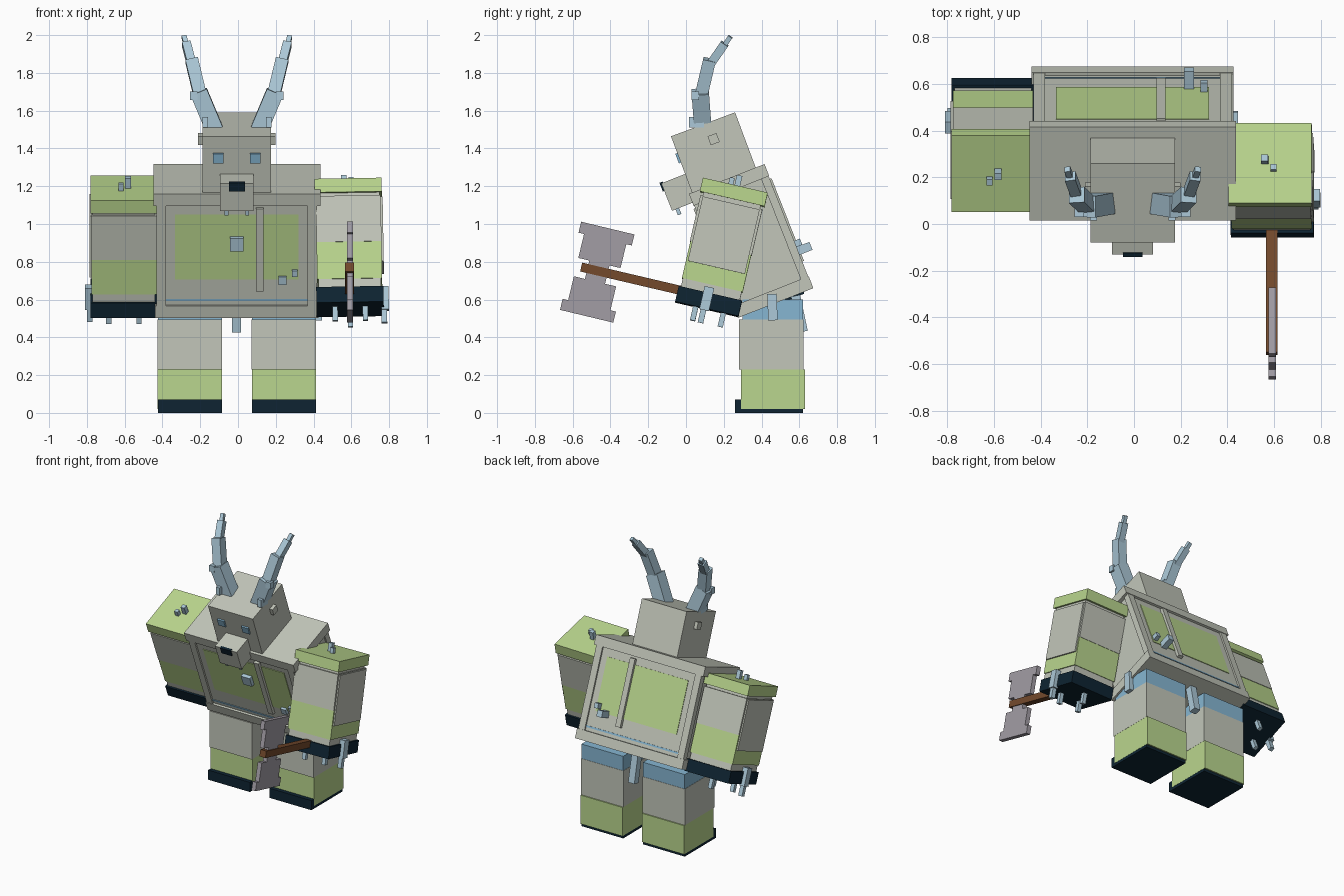
import bpy, bmesh, math
from mathutils import Matrix, Vector

if "Cube" in bpy.data.objects:
    bpy.data.objects.remove(bpy.data.objects["Cube"])


def material(name, rgb):
    m = bpy.data.materials.new(name)
    lin = [(c / 255 / 12.92) if c < 10 else ((c / 255 + 0.055) / 1.055) ** 2.4 for c in rgb]
    m.diffuse_color = (*lin, 1)
    m.use_nodes = True
    m.node_tree.nodes["Principled BSDF"].inputs["Base Color"].default_value = m.diffuse_color
    return m


GREY = material("stone grey", (194, 198, 186))
GREEN = material("moss green", (186, 214, 142))
BONE = material("pale blue", (172, 201, 216))
BLUE = material("hip blue", (134, 182, 210))
NAVY = material("dark navy", (14, 36, 50))
BROWN = material("handle brown", (116, 74, 44))
STEEL = material("blade grey", (162, 157, 165))

CX = -0.006  # mirror plane of the figure


def add(name, bm, mat, frame):
    bmesh.ops.recalc_face_normals(bm, faces=bm.faces)
    mesh = bpy.data.meshes.new(name)
    bm.to_mesh(mesh)
    bm.free()
    mesh.materials.append(mat)
    ob = bpy.data.objects.new(name, mesh)
    ob.matrix_world = frame
    bpy.context.collection.objects.link(ob)
    return ob


def box(name, mat, x, y, z, frame=Matrix()):
    """Box from (min, max) ranges in a local frame."""
    bm = bmesh.new()
    bmesh.ops.create_cube(bm, size=1)
    for v in bm.verts:
        v.co = [(r[0] + r[1]) / 2 + c * (r[1] - r[0]) for r, c in zip((x, y, z), v.co)]
    return add(name, bm, mat, frame)


def beam(name, mat, p0, p1, w):
    """Square bar between two points."""
    p0, p1 = Vector(p0), Vector(p1)
    d = p1 - p0
    zax = d.normalized()
    yax = zax.cross(Vector((1, 0, 0))).normalized()
    xax = yax.cross(zax)
    rot = Matrix((xax, yax, zax)).transposed().to_4x4()
    return box(name, mat, (-w / 2, w / 2), (-w / 2, w / 2), (0, d.length),
               Matrix.Translation(p0) @ rot)


def frame(x, y, z, pitch, roll=0):
    return (Matrix.Translation((x, y, z)) @ Matrix.Rotation(math.radians(roll), 4, 'Y')
            @ Matrix.Rotation(math.radians(pitch), 4, 'X'))


def mid(c, w):
    return (c - w / 2, c + w / 2)


# Legs
for side, s in (("left", -1), ("right", 1)):
    c = CX + s * 0.249
    box(side + "_sole", NAVY, mid(c, 0.338), (0.26, 0.62), (0, 0.02))
    box(side + "_toe_cap", NAVY, mid(c, 0.338), (0.26, 0.292), (0, 0.07))
    box(side + "_boot", GREEN, mid(c, 0.34), (0.29, 0.63), (0.02, 0.23))
    box(side + "_leg", GREY, mid(c, 0.342), (0.28, 0.622), (0.23, 0.495))
    box(side + "_hip", BLUE, mid(c, 0.338), (0.30, 0.62), (0.495, 0.60))

# Torso, leaning forward
T = frame(CX, 0.345, 0.91, 21.5)
box("torso", GREY, mid(0, 0.83), (-0.2, 0.2), (-0.33, 0.33), T)
box("shoulder_slab", GREY, mid(0, 0.885), (-0.215, 0.215), (0.285, 0.353), T)
box("waist_slab", GREY, mid(0, 0.865), (-0.215, 0.215), (-0.353, -0.285), T)
for face, s in (("front", -1), ("back", 1)):
    def depth(a, b):
        return tuple(sorted((s * a, s * b)))
    box(face + "_panel", GREEN, mid(0, 0.655), depth(0.19, 0.204), (-0.14, 0.23), T)
    box(face + "_strap", GREY, mid(0.122, 0.04), depth(0.19, 0.222), (-0.20, 0.27), T)
    box(face + "_waist_stripe", BLUE, mid(0, 0.80), depth(0.19, 0.204), (-0.262, -0.250), T)
    for e in (-1, 1):
        box(face + "_side_trim", GREY, mid(e * 0.40, 0.05), depth(0.17, 0.212), (-0.29, 0.29), T)
box("chest_stud", BONE, mid(0, 0.072), (-0.23, -0.19), (0.03, 0.105), T)
box("large_torso_spike", BONE, mid(0.242, 0.042), (-0.222, 0.285), mid(-0.14, 0.045), T)
box("small_torso_spike", BONE, mid(0.306, 0.03), (-0.222, 0.245), mid(-0.10, 0.035), T)
beam("tail_spike", BONE, (-0.008, 0.58, 0.62), (-0.008, 0.62, 0.43), 0.05)
beam("hip_spike", BONE, (0.42, 0.46, 0.49), (0.42, 0.455, 0.63), 0.05)

# Head
H = frame(CX, 0.148, 1.373, 20.5)
box("head", GREY, mid(0, 0.362), mid(0, 0.362), mid(0, 0.33), H)
box("ears", GREY, mid(0, 0.41), mid(0.025, 0.05), mid(0.072, 0.05), H)
for s in (-1, 1):
    box("eye", BLUE, mid(s * 0.098, 0.056), (-0.192, -0.175), mid(0.043, 0.054), H)

# Snout, nose and teeth
S = frame(CX, -0.028, 1.172, 21.5)
box("snout", GREY, mid(0, 0.176), (-0.08, 0.10), mid(0, 0.156), S)
box("nose", NAVY, mid(0, 0.084), (-0.088, -0.07), (0.035, 0.084), S)
for s in (-1, 1):
    box("tooth", BONE, mid(s * 0.055, 0.02), (-0.06, -0.04), (-0.112, -0.07), S)

# Horns with side nubs
for s in (-1, 1):
    def p(x, y, z):
        return (CX + s * x, y, z)
    beam("horn_base", BONE, p(0.118, 0.09, 1.50), p(0.202, 0.075, 1.70), 0.092)
    beam("horn_middle", BONE, p(0.192, 0.078, 1.67), p(0.240, 0.125, 1.87), 0.068)
    beam("horn_upper", BONE, p(0.238, 0.125, 1.84), p(0.268, 0.205, 1.955), 0.046)
    beam("horn_tip", BONE, p(0.266, 0.20, 1.94), p(0.280, 0.235, 1.992), 0.026)
    box("horn_low_nub", BONE, mid(CX + s * 0.168, 0.03), mid(0.055, 0.08), mid(1.538, 0.055))
    box("horn_high_nub", BONE, mid(CX + s * 0.228, 0.04), mid(0.05, 0.04), mid(1.68, 0.045))


# Arms, each built upward from the middle of its fist
def arm(side, s, F):
    def part(name, mat, x, y, z):
        xs = tuple(sorted((s * x[0], s * x[1])))
        box(side + "_" + name, mat, xs, y, z, F)
    part("fist", NAVY, (-0.178, 0.178), (-0.172, 0.172), (0, 0.085))
    part("wrist", GREY, (-0.165, 0.165), (-0.16, 0.16), (0.085, 0.13))
    part("cuff", GREEN, (-0.172, 0.172), (-0.165, 0.165), (0.13, 0.33))
    part("upper_arm", GREY, (-0.172, 0.172), (-0.168, 0.168), (0.33, 0.58))
    part("outer_plate", GREY, (0.165, 0.182), (-0.155, 0.155), (0.225, 0.575))
    part("neck_trim", GREY, (-0.165, 0.165), (-0.155, 0.155), (0.57, 0.61))
    part("shoulder_cap", GREEN, (-0.178, 0.178), (-0.176, 0.176), (0.598, 0.672))
    part("outer_spike", BONE, (0.165, 0.205), mid(-0.012, 0.052), (-0.01, 0.115))
    part("outer_spike_tip", BONE, (0.165, 0.195), mid(-0.016, 0.03), (-0.08, 0.0))
    for x, y in ((-0.08, -0.06), (0.08, -0.06), (0.0, 0.09)):
        part("knuckle_spike", BONE, mid(x, 0.028), mid(y, 0.028), (-0.075, 0.02))
    part("tall_cap_spike", BONE, mid(-0.022, 0.03), mid(0.01, 0.03), (0.66, 0.73))
    part("short_cap_spike", BONE, mid(0.016, 0.026), mid(-0.025, 0.026), (0.66, 0.71))


arm("right", 1, frame(0.594, 0.11, 0.548, -13, -1))
arm("left", -1, frame(-0.604, 0.467, 0.567, 22, 0))

# Axe held in the right fist
beam("axe_handle", BROWN, (0.59, 0.03, 0.635), (0.59, -0.555, 0.772), 0.048)
A = frame(0.592, -0.47, 0.745, -13.5)
half = [(0.055, 0.05), (0.115, 0.05), (0.115, 0.18), (0.145, 0.18), (0.145, 0.24)]
quad = [(-u, v) for u, v in reversed(half)]
upper = half + quad
outline = upper + [(u, -v) for u, v in reversed(upper)]
bm = bmesh.new()
face = bm.faces.new([bm.verts.new((-0.016, u, v)) for u, v in outline])
ext = bmesh.ops.extrude_face_region(bm, geom=[face])
bmesh.ops.translate(bm, vec=(0.032, 0, 0),
                    verts=[g for g in ext["geom"] if isinstance(g, bmesh.types.BMVert)])
add("axe_head", bm, STEEL, A)
